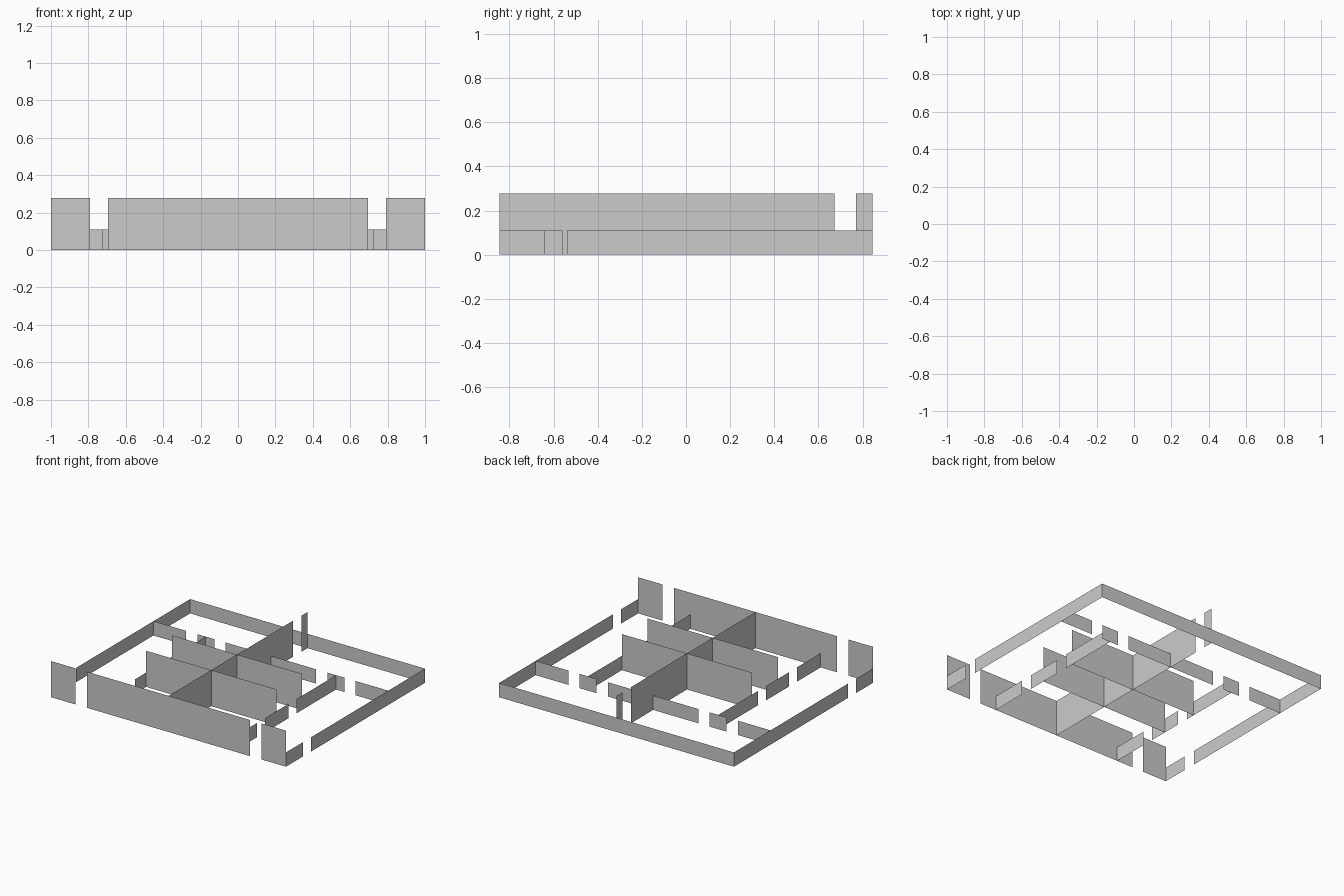
import bpy
import bmesh

cube = bpy.data.objects.get("Cube")
if cube:
    bpy.data.objects.remove(cube, do_unlink=True)

# Plain wall grey
grey = bpy.data.materials.new("wall_grey")
grey.use_nodes = True
grey.diffuse_color = (0.6, 0.6, 0.6, 1)
grey.node_tree.nodes["Principled BSDF"].inputs["Base Color"].default_value = (0.6, 0.6, 0.6, 1)

LOW, TALL = 0.11, 0.278
SIDE, END = 1.0, 0.845      # half width and half depth of the plan
INNER = 0.555               # corridor wall offset
CROSS = 0.4                 # rear cross wall position


def wall(name, axis, offset, spans, height):
    """Sheet wall running along x or y, one panel per span between openings."""
    bm = bmesh.new()
    for start, end in spans:
        corners = [(start, 0), (end, 0), (end, height), (start, height)]
        bm.faces.new([bm.verts.new((t, offset, z) if axis == "x" else (offset, t, z))
                      for t, z in corners])
    mesh = bpy.data.meshes.new(name)
    bm.to_mesh(mesh)
    bm.free()
    mesh.materials.append(grey)
    obj = bpy.data.objects.new(name, mesh)
    bpy.context.collection.objects.link(obj)
    return obj


def mirrored(spans):
    return spans + [(-b, -a) for a, b in spans]


# Outer walls
wall("front_wall", "x", -END, [(-0.695, 0.695)] + mirrored([(0.791, SIDE)]), TALL)
wall("back_wall", "x", END, [(-SIDE, SIDE)], LOW)
for name, sign in (("left", 1), ("right", -1)):
    wall(name + "_side_wall", "y", sign * SIDE, [(-END, -0.64), (-0.54, END)], LOW)
    # Corridor walls with door openings
    wall(name + "_corridor_wall", "y", sign * INNER,
         [(-END, -0.56), (-0.463, -0.18), (-0.082, CROSS)], LOW)

# Rear cross wall with four door openings
wall("rear_cross_wall", "x", CROSS,
     [(-0.385, 0.385)] + mirrored([(0.481, 0.626), (0.722, SIDE)]), LOW)

# Tall central dividers
wall("centre_wall", "y", 0, [(-END, 0.672), (0.77, END)], TALL)
for name, y in (("front_room_divider", -0.325), ("rear_room_divider", -0.012)):
    wall(name, "x", y, [(-INNER, INNER)], TALL)
